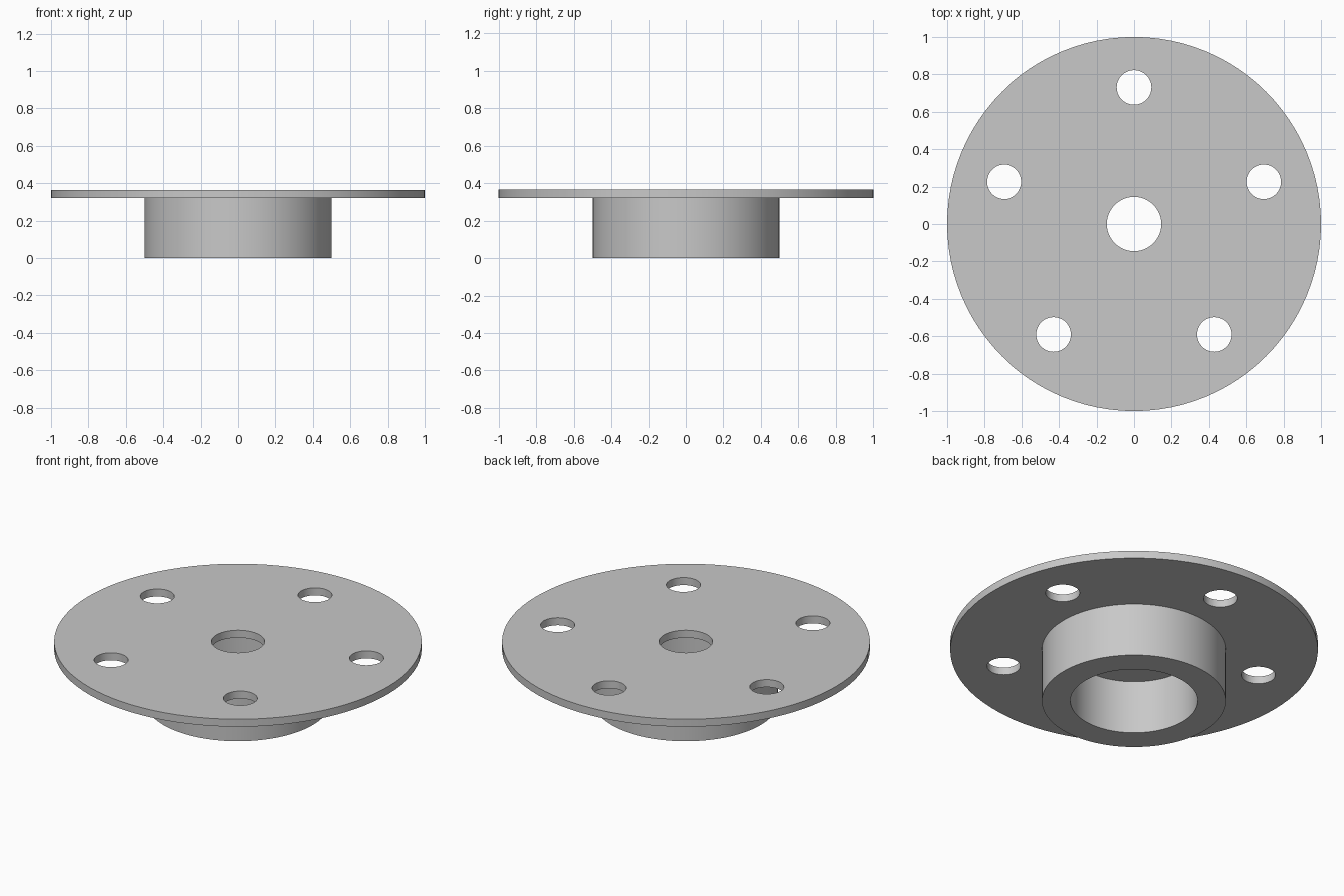
import bpy
import bmesh
import math

cube = bpy.data.objects.get("Cube")
if cube:
    bpy.data.objects.remove(cube, do_unlink=True)

SEGMENTS = 96
PLATE_RADIUS, PLATE_BOTTOM, PLATE_TOP = 1.0, 0.32, 0.365
HUB_RADIUS, BORE_RADIUS, CENTRE_HOLE_RADIUS = 0.5, 0.345, 0.145
BOLT_COUNT, BOLT_CIRCLE, BOLT_RADIUS = 5, 0.73, 0.0925

grey = bpy.data.materials.new("plain grey")
grey.use_nodes = True
colour = (0.58, 0.58, 0.58, 1)
grey.diffuse_color = colour
grey.node_tree.nodes["Principled BSDF"].inputs["Base Color"].default_value = colour


def lathe(name, profile):
    """Turn a closed (radius, height) profile around the z axis."""
    bm = bmesh.new()
    verts = [bm.verts.new((r, 0, z)) for r, z in profile]
    edges = [bm.edges.new((v, verts[i - 1])) for i, v in enumerate(verts)]
    bmesh.ops.spin(bm, geom=verts + edges, cent=(0, 0, 0), axis=(0, 0, 1),
                   angle=math.tau, steps=SEGMENTS, use_merge=True)
    bmesh.ops.remove_doubles(bm, verts=bm.verts, dist=1e-5)
    bmesh.ops.recalc_face_normals(bm, faces=bm.faces)
    mesh = bpy.data.meshes.new(name)
    bm.to_mesh(mesh)
    bm.free()
    obj = bpy.data.objects.new(name, mesh)
    bpy.context.collection.objects.link(obj)
    mesh.materials.append(grey)
    return obj


# Flange plate and hollow hub turned as one solid
flange = lathe("hub_flange", [
    (CENTRE_HOLE_RADIUS, PLATE_TOP), (PLATE_RADIUS, PLATE_TOP),
    (PLATE_RADIUS, PLATE_BOTTOM), (HUB_RADIUS, PLATE_BOTTOM),
    (HUB_RADIUS, 0), (BORE_RADIUS, 0),
    (BORE_RADIUS, PLATE_BOTTOM), (CENTRE_HOLE_RADIUS, PLATE_BOTTOM),
])

# Bolt holes, evenly spaced with one at the back
for i in range(BOLT_COUNT):
    angle = math.pi / 2 + i * math.tau / BOLT_COUNT
    bpy.ops.mesh.primitive_cylinder_add(
        vertices=48, radius=BOLT_RADIUS, depth=0.2,
        location=(BOLT_CIRCLE * math.cos(angle), BOLT_CIRCLE * math.sin(angle),
                  (PLATE_TOP + PLATE_BOTTOM) / 2))
    cutter = bpy.context.object
    cutter.name = "bolt_hole_cutter"
    cutter.hide_render = True
    cutter.data.materials.append(grey)
    cut = flange.modifiers.new("bolt hole", "BOOLEAN")
    cut.operation = "DIFFERENCE"
    cut.solver = "EXACT"
    cut.object = cutter
    bpy.context.view_layer.objects.active = flange
    bpy.ops.object.modifier_apply(modifier=cut.name)
    bpy.data.objects.remove(cutter, do_unlink=True)

# Smooth round walls, sharp rims
bpy.ops.object.select_all(action="DESELECT")
flange.select_set(True)
bpy.context.view_layer.objects.active = flange
bpy.ops.object.shade_smooth_by_angle(angle=math.radians(30))
